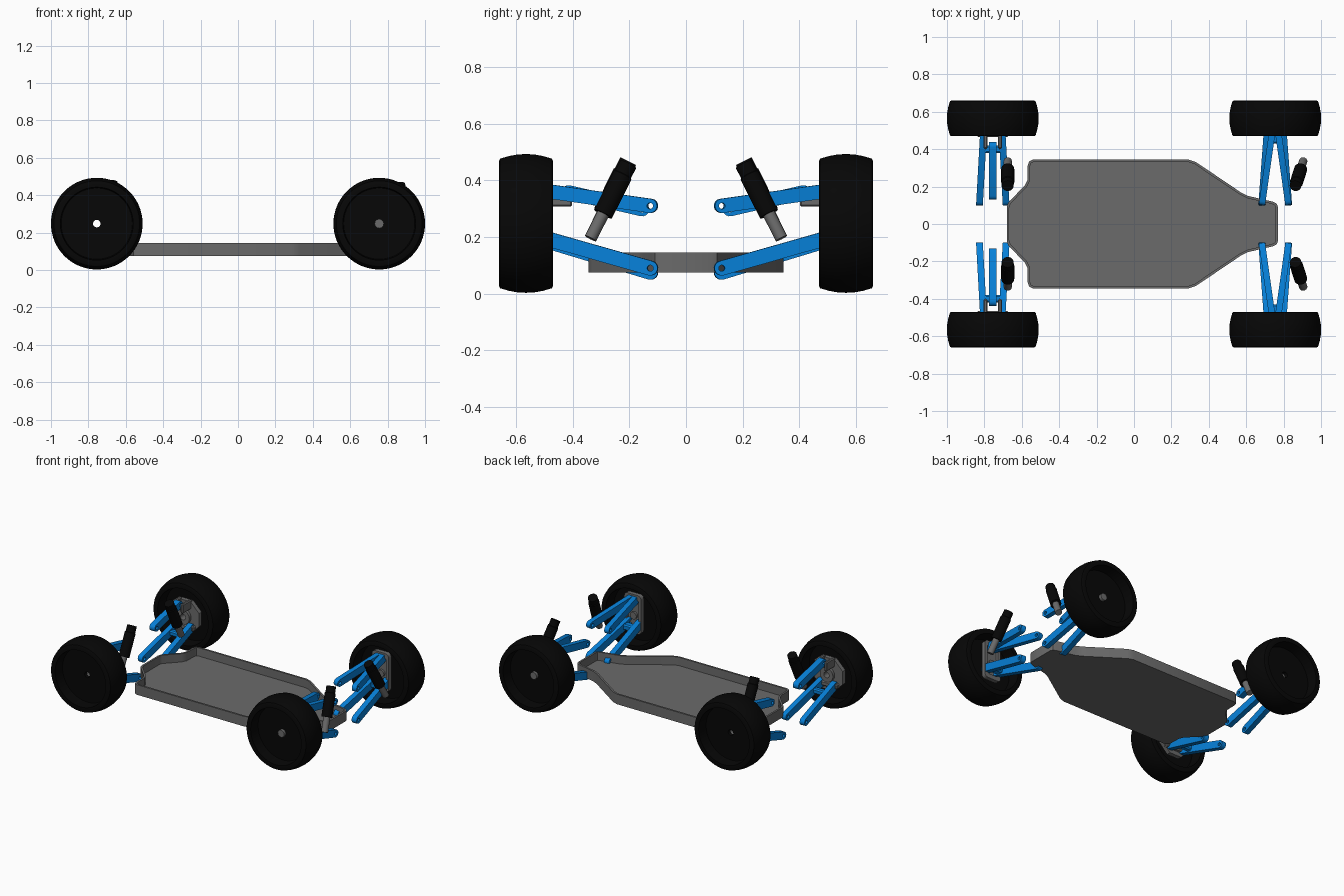
import bpy, bmesh, math
from mathutils import Vector, Matrix

cube = bpy.data.objects.get("Cube")
if cube:
    bpy.data.objects.remove(cube, do_unlink=True)


def material(name, rgb):
    m = bpy.data.materials.new(name)
    m.use_nodes = True
    m.diffuse_color = (*rgb, 1)
    m.node_tree.nodes["Principled BSDF"].inputs["Base Color"].default_value = (*rgb, 1)
    return m


GREY = material("grey metal", (0.145, 0.145, 0.145))
BLUE = material("blue metal", (0.002, 0.22, 0.7))
BLACK = material("black rubber", (0.002, 0.002, 0.002))


def finish(name, bm, mat, smooth=True):
    bmesh.ops.remove_doubles(bm, verts=bm.verts, dist=0.00005)
    bmesh.ops.recalc_face_normals(bm, faces=bm.faces)
    me = bpy.data.meshes.new(name)
    bm.to_mesh(me)
    bm.free()
    me.materials.append(mat)
    ob = bpy.data.objects.new(name, me)
    bpy.context.collection.objects.link(ob)
    if smooth:
        bpy.ops.object.select_all(action="DESELECT")
        ob.select_set(True)
        bpy.context.view_layer.objects.active = ob
        bpy.ops.object.shade_smooth_by_angle(angle=math.radians(32))
    return ob


def frame(origin, along, up):
    """Local x runs along, local y leans towards up, local z is the side."""
    x = Vector(along).normalized()
    z = x.cross(Vector(up)).normalized()
    y = z.cross(x)
    m = Matrix((x, y, z)).transposed().to_4x4()
    m.translation = Vector(origin)
    return m


def plate(name, outlines, depth, matrix, mat):
    """Filled flat outline, further outlines being holes, extruded by depth."""
    cu = bpy.data.curves.new(name + " outline", "CURVE")
    cu.dimensions, cu.fill_mode, cu.extrude = "2D", "BOTH", depth / 2
    for pts in outlines:
        sp = cu.splines.new("POLY")
        sp.points.add(len(pts) - 1)
        for p, (x, y) in zip(sp.points, pts):
            p.co = (x, y, 0, 1)
        sp.use_cyclic_u = True
    tmp = bpy.data.objects.new(name + " outline", cu)
    bpy.context.collection.objects.link(tmp)
    bpy.context.view_layer.update()
    me = bpy.data.meshes.new_from_object(tmp.evaluated_get(bpy.context.evaluated_depsgraph_get()))
    bm = bmesh.new()
    bm.from_mesh(me)
    bpy.data.objects.remove(tmp)
    bpy.data.curves.remove(cu)
    bpy.data.meshes.remove(me)
    bm.transform(matrix)
    return finish(name, bm, mat)


def arc(cx, cy, r, start=0, end=360, n=16):
    full = end - start == 360
    return [(cx + r * math.cos(a), cy + r * math.sin(a)) for a in
            (math.radians(start + (end - start) * i / (n if full else n - 1)) for i in range(n))]


def rounded(w, h, r):
    """Rectangle with rounded corners."""
    x, y = w / 2 - r, h / 2 - r
    return (arc(x, y, r, 0, 90, 4) + arc(-x, y, r, 90, 180, 4)
            + arc(-x, -y, r, 180, 270, 4) + arc(x, -y, r, 270, 359.9, 4))


def link(name, a, b, width, height):
    """Round-ended bar from a to b with a pin hole at each end."""
    a, b = Vector(a), Vector(b)
    d, r = (b - a).length, height / 2
    stadium = arc(0, 0, r, 90, 270, 9) + arc(d, 0, r, -90, 90, 9)
    return plate(name, [stadium, arc(0, 0, 0.011, n=12), arc(d, 0, 0.011, n=12)],
                 width, frame(a, b - a, (0, 0, 1)), BLUE)


def lathe(name, profile, origin, axis, mat, closed=False, n=48):
    """Profile of (radius, height) turned about an axis."""
    bm = bmesh.new()
    rot = Vector((0, 0, 1)).rotation_difference(Vector(axis)).to_matrix().to_4x4()
    vs = [bm.verts.new((r, 0, h)) for r, h in profile]
    edges = [bm.edges.new(p) for p in zip(vs, vs[1:] + vs[:1] if closed else vs[1:])]
    bmesh.ops.spin(bm, geom=vs + edges, cent=(0, 0, 0), axis=(0, 0, 1),
                   angle=math.tau, steps=n)
    bm.transform(Matrix.Translation(origin) @ rot)
    return finish(name, bm, mat)


def box(name, center, size, mat, bevel=0.008):
    bm = bmesh.new()
    bmesh.ops.create_cube(bm, size=1)
    bm.transform(Matrix.Translation(center) @ Matrix.Diagonal((*size, 1)))
    bmesh.ops.bevel(bm, geom=bm.edges[:], offset=bevel, segments=1, affect="EDGES")
    return finish(name, bm, mat, False)


# Chassis tray: floor plate and surrounding wall
half = [(-0.68, 0.09), (-0.672, 0.115), (-0.585, 0.205), (-0.57, 0.235), (-0.568, 0.315),
        (-0.56, 0.335), (-0.54, 0.345), (0.29, 0.345), (0.33, 0.332), (0.57, 0.17),
        (0.61, 0.15), (0.74, 0.12), (0.762, 0.11), (0.77, 0.09)]
outline = half + [(x, -y) for x, y in reversed(half)]


def inset(pts, t):
    out = []
    for i, p in enumerate(pts):
        p, a, b = Vector(p), Vector(pts[i - 1]), Vector(pts[(i + 1) % len(pts)])
        n1, n2 = [Vector((e.y, -e.x)).normalized() for e in (p - a, b - p)]
        out.append(tuple(p + (n1 + n2) * t / (1 + n1.dot(n2))))
    return out


inner = inset(outline, 0.013)
plate("chassis_floor", [outline], 0.012, Matrix.Translation((0, 0, 0.081)), GREY)
plate("chassis_wall", [outline, inner], 0.058, Matrix.Translation((0, 0, 0.116)), GREY)

# Wheel section: central web, dished on both sides, with a crowned tread
WX, WY, WZ = 0.755, 0.565, 0.248
tread = [(0.195, -0.095), (0.222, -0.095), (0.229, -0.091), (0.238, -0.06), (0.2435, -0.03),
         (0.245, 0)]
wheel = ([(0.02, -0.01), (0.19, -0.01)] + tread + [(r, -h) for r, h in reversed(tread[:-1])]
         + [(0.19, 0.02), (0.02, 0.02)])


def shock(name, bottom, top):
    """Damper with a bare rod, a thick barrel and a narrower cap."""
    a, b = Vector(bottom), Vector(top)
    d = (b - a).length
    lathe(name + "_rod", [(0, 0), (0.022, 0), (0.022, d * 0.45), (0, d * 0.45)], a, b - a, GREY, n=20)
    lathe(name + "_barrel", [(0, d * 0.33), (0.035, d * 0.33), (0.035, d * 0.85), (0.031, d * 0.86),
                             (0.031, d), (0, d)], a, b - a, BLACK, n=24)


for s, side in ((1, "back"), (-1, "front")):
    out = (0, s, 0)
    for e, end in ((1, "left"), (-1, "right")):
        lathe(f"{side}_{end}_wheel", wheel, (e * WX, s * WY, WZ), out, BLACK, closed=True, n=64)

    # Narrow end: pairs of converging arms, framed upright and solid axle
    tag = f"{side}_left"
    for k in (-1, 1):
        link(f"{tag}_lower_arm", (WX + k * 0.07, s * 0.125, 0.09),
             (WX + k * 0.042, s * 0.505, 0.198), 0.037, 0.052)
        link(f"{tag}_upper_arm", (WX + k * 0.068, s * 0.125, 0.31),
             (WX + k * 0.014, s * 0.505, 0.364), 0.034, 0.05)
    box(f"{tag}_lower_arm_bridge", (WX, s * 0.455, 0.184), (0.08, 0.05, 0.04), BLUE)
    box(f"{tag}_upright", (WX, s * 0.52, 0.265), (0.12, 0.02, 0.25), GREY, 0.008)
    plate(f"{tag}_upright_frame", [rounded(0.13, 0.27, 0.025), rounded(0.09, 0.21, 0.02)], 0.03,
          frame((WX, s * 0.505, 0.265), (1, 0, 0), (0, 0, 1)), GREY)
    lathe(f"{tag}_axle", [(0, 0), (0.025, 0), (0.025, 0.11), (0, 0.11)],
          (WX, s * 0.495, WZ), out, GREY, n=12)
    shock(f"{tag}_shock", (0.905, s * 0.337, 0.195), (0.863, s * 0.204, 0.457))

    # Wide end: two lower arms, one upper link and a bored upright
    tag = f"{side}_right"
    for k in (-1, 1):
        link(f"{tag}_lower_arm", (-WX + k * 0.07, s * 0.125, 0.075),
             (-WX + k * 0.05, s * 0.485, 0.184), 0.036, 0.052)
        box(f"{tag}_upright_ear", (-WX + k * 0.038, s * 0.452, 0.34), (0.022, 0.1, 0.065), GREY, 0.006)
    box(f"{tag}_lower_arm_bridge", (-WX, s * 0.40, 0.158), (0.1, 0.04, 0.036), BLUE)
    link(f"{tag}_upper_link", (-WX, s * 0.155, 0.298), (-WX, s * 0.415, 0.358), 0.042, 0.05)
    place = frame((-WX, s * 0.505, WZ), (1, 0, 0), (0, 0, 1))
    plate(f"{tag}_upright", [arc(0, 0, 0.12, 22.5, 382.5, 8), arc(0, 0, 0.03)], 0.03, place, GREY)
    lathe(f"{tag}_bearing", [(0.02, 0), (0.05, 0), (0.05, 0.09), (0.02, 0.09)],
          (-WX, s * 0.47, WZ), out, GREY, closed=True, n=24)
    box(f"{tag}_upright_foot", (-WX, s * 0.485, 0.184), (0.17, 0.04, 0.036), GREY)
    shock(f"{tag}_shock", (-0.675, s * 0.337, 0.195), (-0.675, s * 0.204, 0.468))
